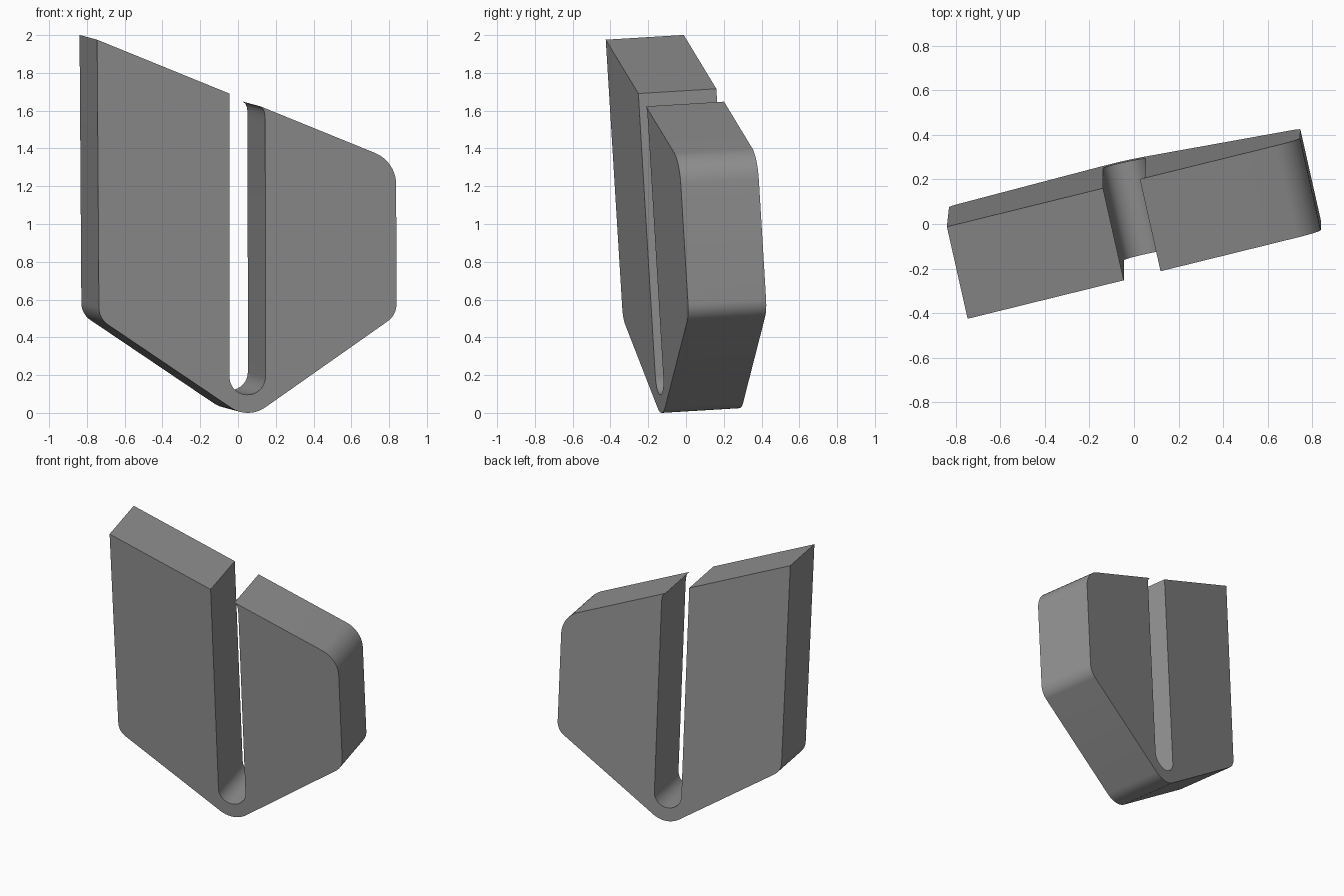
import bpy, bmesh, math
from mathutils import Vector

if "Cube" in bpy.data.objects:
    bpy.data.objects.remove(bpy.data.objects["Cube"])

DEPTH = Vector((-0.093, 0.413, 0.025))   # tilted extrusion direction


def fillet(prev, cur, nxt, r, n=10):
    """Points of a tangent arc of radius r replacing the corner cur."""
    p, c, q = Vector(prev), Vector(cur), Vector(nxt)
    u, v = (p - c).normalized(), (q - c).normalized()
    half = u.angle(v) / 2
    centre = c + (u + v).normalized() * (r / math.sin(half))
    a = c + u * (r / math.tan(half)) - centre
    b = c + v * (r / math.tan(half)) - centre
    total = a.angle(b)
    return [centre + (a * math.sin((1 - i / n) * total) + b * math.sin(i / n * total)) / math.sin(total)
            for i in range(n + 1)]


# outer outline on the front face: (x, z, corner radius)
outer = [(-0.75, 1.975, 0), (-0.74, 0.498, 0.11), (0.05, -0.035, 0.16),
         (0.835, 0.517, 0.11), (0.833, 1.33, 0.18), (0.115, 1.622, 0)]
profile = []
for i, (x, z, r) in enumerate(outer):
    if r:
        profile += fillet(outer[i - 1][:2], (x, z), outer[i + 1][:2], r)
    else:
        profile.append(Vector((x, z)))

# slot: curled lip, round bottom, straight left wall
profile += [Vector(p) for p in ((0.127, 1.612), (0.135, 1.595), (0.139, 1.57), (0.14, 1.53))]
profile += [Vector((0.046 + 0.095 * math.cos(t), 0.19 - 0.095 * math.sin(t)))
            for t in (math.pi * i / 20 for i in range(21))]
profile.append(Vector((-0.05, 1.69)))

# extrude the outline along the tilted direction
bm = bmesh.new()
front = bm.faces.new([bm.verts.new((p.x, -0.14 + 0.222 * p.x - 0.060 * p.y, p.y)) for p in profile])
ext = bmesh.ops.extrude_face_region(bm, geom=[front], use_keep_orig=True)
back = [g for g in ext["geom"] if isinstance(g, bmesh.types.BMVert)]
bmesh.ops.translate(bm, vec=DEPTH, verts=back)
bmesh.ops.recalc_face_normals(bm, faces=bm.faces)

# centre on x and y, stand on the ground
cs = [[v.co[k] for v in bm.verts] for k in range(3)]
shift = Vector((-(min(cs[0]) + max(cs[0])) / 2, -(min(cs[1]) + max(cs[1])) / 2, -min(cs[2])))
bmesh.ops.translate(bm, vec=shift, verts=bm.verts)

mesh = bpy.data.meshes.new("slotted_block")
bm.to_mesh(mesh)
bm.free()
obj = bpy.data.objects.new("slotted_block", mesh)
bpy.context.collection.objects.link(obj)
bpy.context.view_layer.objects.active = obj
obj.select_set(True)
bpy.ops.object.shade_smooth_by_angle(angle=math.radians(30))

# dark grey colour
mat = bpy.data.materials.new("dark_grey")
mat.diffuse_color = (0.28, 0.28, 0.28, 1)
mat.use_nodes = True
mat.node_tree.nodes["Principled BSDF"].inputs["Base Color"].default_value = mat.diffuse_color
mesh.materials.append(mat)
